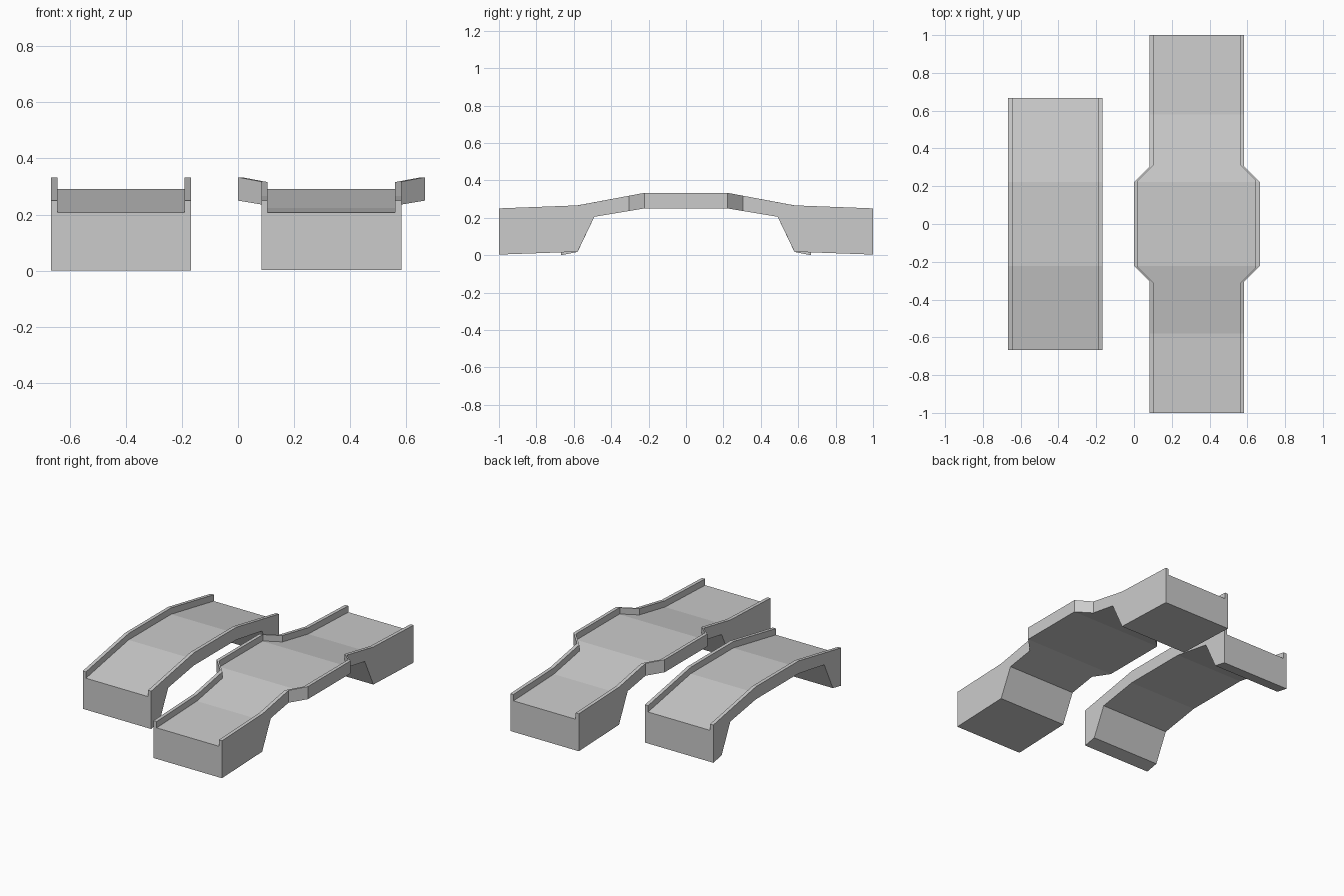
import bpy, bmesh

if "Cube" in bpy.data.objects:
    bpy.data.objects.remove(bpy.data.objects["Cube"])

stone = bpy.data.materials.new("grey stone")
stone.diffuse_color = (0.6, 0.6, 0.6, 1)
stone.use_nodes = True
stone.node_tree.nodes["Principled BSDF"].inputs["Base Color"].default_value = stone.diffuse_color

DECK_DROP = 0.042   # parapet height above the deck


def lerp(points, y):
    """Value of a polyline [(y, value), ...] at |y|."""
    y = abs(y)
    for (y0, v0), (y1, v1) in zip(points, points[1:]):
        if y <= y1:
            return v0 + (v1 - v0) * (y - y0) / (y1 - y0)
    return points[-1][1]


def bridge(name, x, top, bottom, outer, inner):
    """Loft a U-shaped section along y, following half-length polylines."""
    half = {p[0] for line in (top, bottom, outer, inner) for p in line}
    stations = sorted(half | {-y for y in half})
    bm = bmesh.new()
    rings = []
    for y in stations:
        t, b = lerp(top, y), lerp(bottom, y)
        o, i = lerp(outer, y), lerp(inner, y)
        d = t - DECK_DROP
        section = [(-o, b), (o, b), (o, t), (i, t), (i, d), (-i, d), (-i, t), (-o, t)]
        rings.append([bm.verts.new((x + px, y, pz)) for px, pz in section])
    for r0, r1 in zip(rings, rings[1:]):
        for k in range(8):
            n = (k + 1) % 8
            bm.faces.new((r0[k], r0[n], r1[n], r1[k]))
    bm.faces.new(rings[0])
    bm.faces.new(rings[-1])
    bmesh.ops.recalc_face_normals(bm, faces=bm.faces)
    # merge the flat strips between stations
    bmesh.ops.dissolve_limit(bm, angle_limit=0.005, verts=bm.verts, edges=bm.edges)
    mesh = bpy.data.meshes.new(name)
    bm.to_mesh(mesh)
    bm.free()
    mesh.materials.append(stone)
    ob = bpy.data.objects.new(name, mesh)
    bpy.context.collection.objects.link(ob)


# short bridge with straight sides
bridge("short_bridge", -0.417,
       top=[(0, 0.333), (0.222, 0.333), (0.667, 0.25)],
       bottom=[(0, 0.25), (0.222, 0.25), (0.49, 0.205), (0.58, 0.017), (0.667, 0)],
       outer=[(0, 0.25), (0.667, 0.25)],
       inner=[(0, 0.227), (0.667, 0.227)])

# long bridge with a wider middle and near-level approaches
bridge("long_bridge", 0.333,
       top=[(0, 0.333), (0.222, 0.333), (0.58, 0.266), (1, 0.25)],
       bottom=[(0, 0.25), (0.222, 0.25), (0.49, 0.205), (0.58, 0.018), (1, 0.003)],
       outer=[(0, 0.333), (0.222, 0.333), (0.305, 0.25), (1, 0.25)],
       inner=[(0, 0.311), (0.23, 0.311), (0.314, 0.227), (1, 0.227)])
